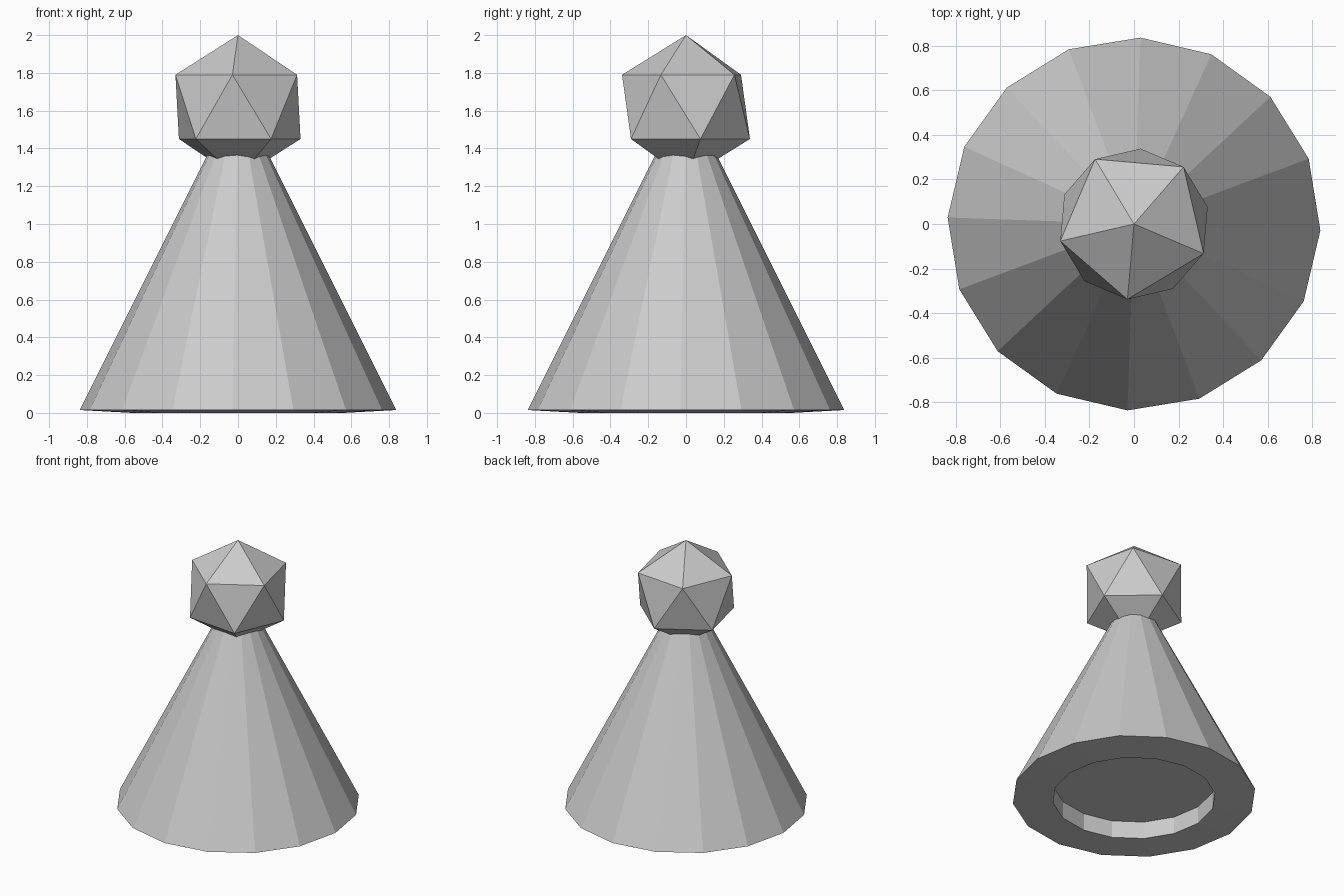
import bpy, bmesh
from math import cos, sin, pi, radians

cube = bpy.data.objects.get("Cube")
if cube:
    bpy.data.objects.remove(cube, do_unlink=True)

grey = bpy.data.materials.new("plain_grey")
grey.use_nodes = True
colour = (0.6, 0.6, 0.6, 1)
grey.diffuse_color = colour
grey.node_tree.nodes["Principled BSDF"].inputs["Base Color"].default_value = colour

SIDES = 16


def finish(name, bm):
    bmesh.ops.recalc_face_normals(bm, faces=bm.faces)
    mesh = bpy.data.meshes.new(name)
    bm.to_mesh(mesh)
    bm.free()
    mesh.materials.append(grey)
    obj = bpy.data.objects.new(name, mesh)
    bpy.context.collection.objects.link(obj)
    return obj


# Conical body: sloped side, shallow underside lip and a round recess
bm = bmesh.new()
profile = [(0.838, 0.015), (0.56, 0.0), (0.56, 0.13)]
rings = []
for r, z in profile:
    angles = [2 * pi * i / SIDES for i in range(SIDES)]
    rings.append([bm.verts.new((r * cos(a), r * sin(a), z)) for a in angles])
apex = bm.verts.new((0, 0, 1.69))
for i in range(SIDES):
    j = (i + 1) % SIDES
    bm.faces.new((rings[0][i], rings[0][j], apex))
    for low, high in zip(rings, rings[1:]):
        bm.faces.new((low[i], high[i], high[j], low[j]))
bm.faces.new(rings[-1])
body = finish("cone_body", bm)
body.rotation_euler.z = radians(-2)

# Faceted head resting on the tip of the cone
bm = bmesh.new()
bmesh.ops.create_icosphere(bm, subdivisions=1, radius=0.38)
head = finish("faceted_head", bm)
head.location.z = 1.62
head.rotation_euler.z = radians(-23)
